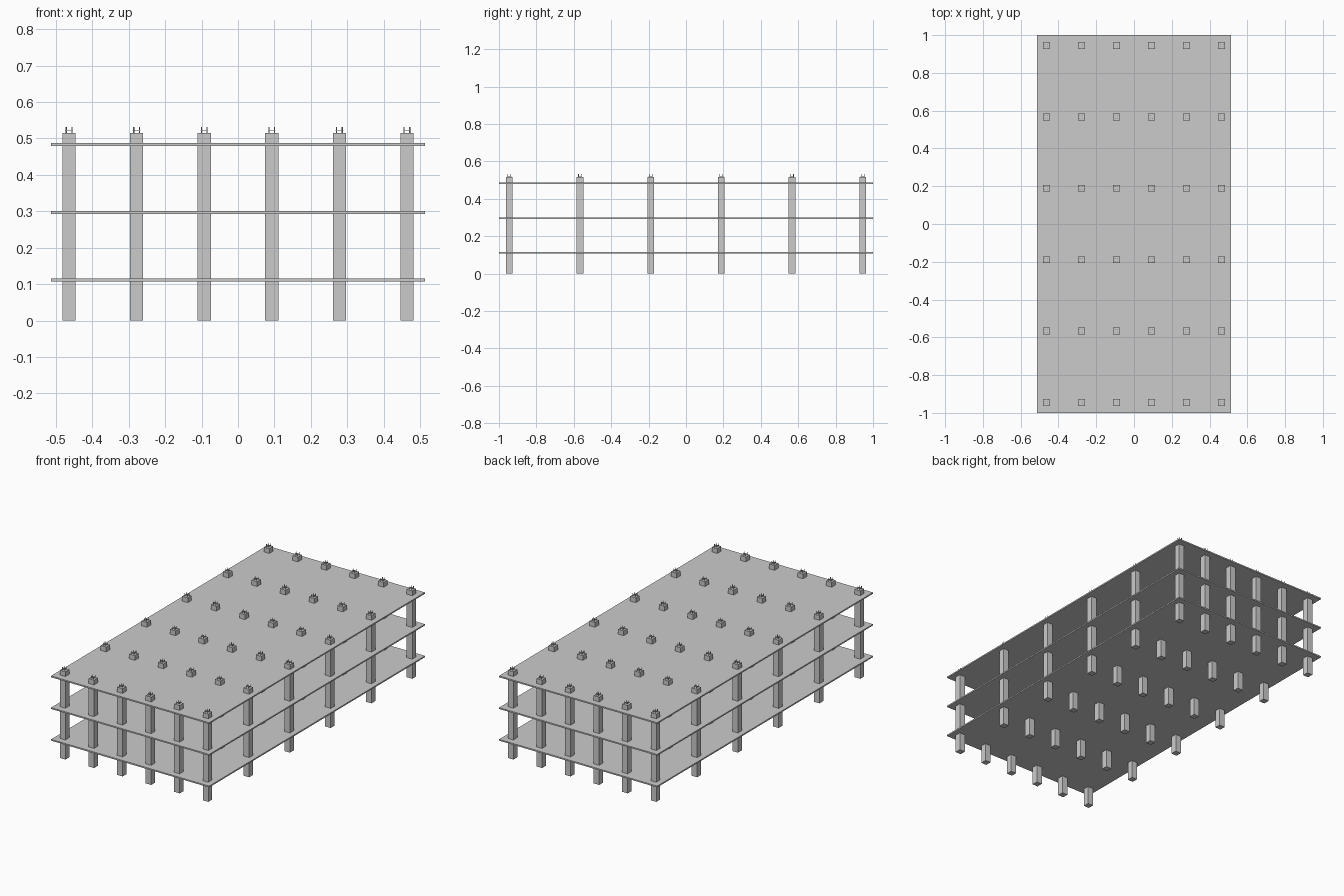
import bpy
import bmesh
from mathutils import Matrix, Vector

old = bpy.data.objects.get("Cube")
if old:
    bpy.data.objects.remove(old, do_unlink=True)

# Single concrete grey
concrete = bpy.data.materials.new("concrete_grey")
concrete.use_nodes = True
grey = (0.6, 0.6, 0.6, 1)
concrete.diffuse_color = grey
concrete.node_tree.nodes["Principled BSDF"].inputs["Base Color"].default_value = grey

GRID = 6
STEP_X, STEP_Y = 0.1855, 0.378
COLUMN_SIZE, COLUMN_TOP = 0.036, 0.515
BAR_TOP, BAR_OFFSET, BAR_RADIUS = 0.531, 0.0078, 0.0016


def add_box(bm, centre, size):
    matrix = Matrix.Translation(centre) @ Matrix.Diagonal((*size, 1))
    bmesh.ops.create_cube(bm, size=1, matrix=matrix)


def finish(bm, name):
    mesh = bpy.data.meshes.new(name)
    bm.to_mesh(mesh)
    bm.free()
    mesh.materials.append(concrete)
    obj = bpy.data.objects.new(name, mesh)
    bpy.context.collection.objects.link(obj)
    return obj


# Floor slabs
for name, z in (("lower_slab", 0.111), ("middle_slab", 0.297), ("top_slab", 0.483)):
    bm = bmesh.new()
    add_box(bm, (0, 0, z), (1.026, 2, 0.008))
    finish(bm, name)

# Columns, each with four starter bars tied by a thin square stirrup
columns, bars, stirrups = bmesh.new(), bmesh.new(), bmesh.new()
middle = (GRID - 1) / 2
for i in range(GRID):
    for j in range(GRID):
        x, y = (i - middle) * STEP_X, (j - middle) * STEP_Y
        add_box(columns, (x, y, COLUMN_TOP / 2), (COLUMN_SIZE, COLUMN_SIZE, COLUMN_TOP))
        base = COLUMN_TOP - 0.005
        for sx in (-1, 1):
            for sy in (-1, 1):
                spot = Vector((x + sx * BAR_OFFSET, y + sy * BAR_OFFSET, (base + BAR_TOP) / 2))
                bmesh.ops.create_cone(bars, cap_ends=True, segments=8, radius1=BAR_RADIUS,
                                      radius2=BAR_RADIUS, depth=BAR_TOP - base,
                                      matrix=Matrix.Translation(spot))
        for side in (-1, 1):
            length = 2 * BAR_OFFSET + 0.006
            add_box(stirrups, (x + side * BAR_OFFSET, y, 0.521), (0.0015, length, 0.0015))
            add_box(stirrups, (x, y + side * BAR_OFFSET, 0.521), (length, 0.0015, 0.0015))

finish(columns, "columns")
finish(bars, "starter_bars")
finish(stirrups, "stirrups")
